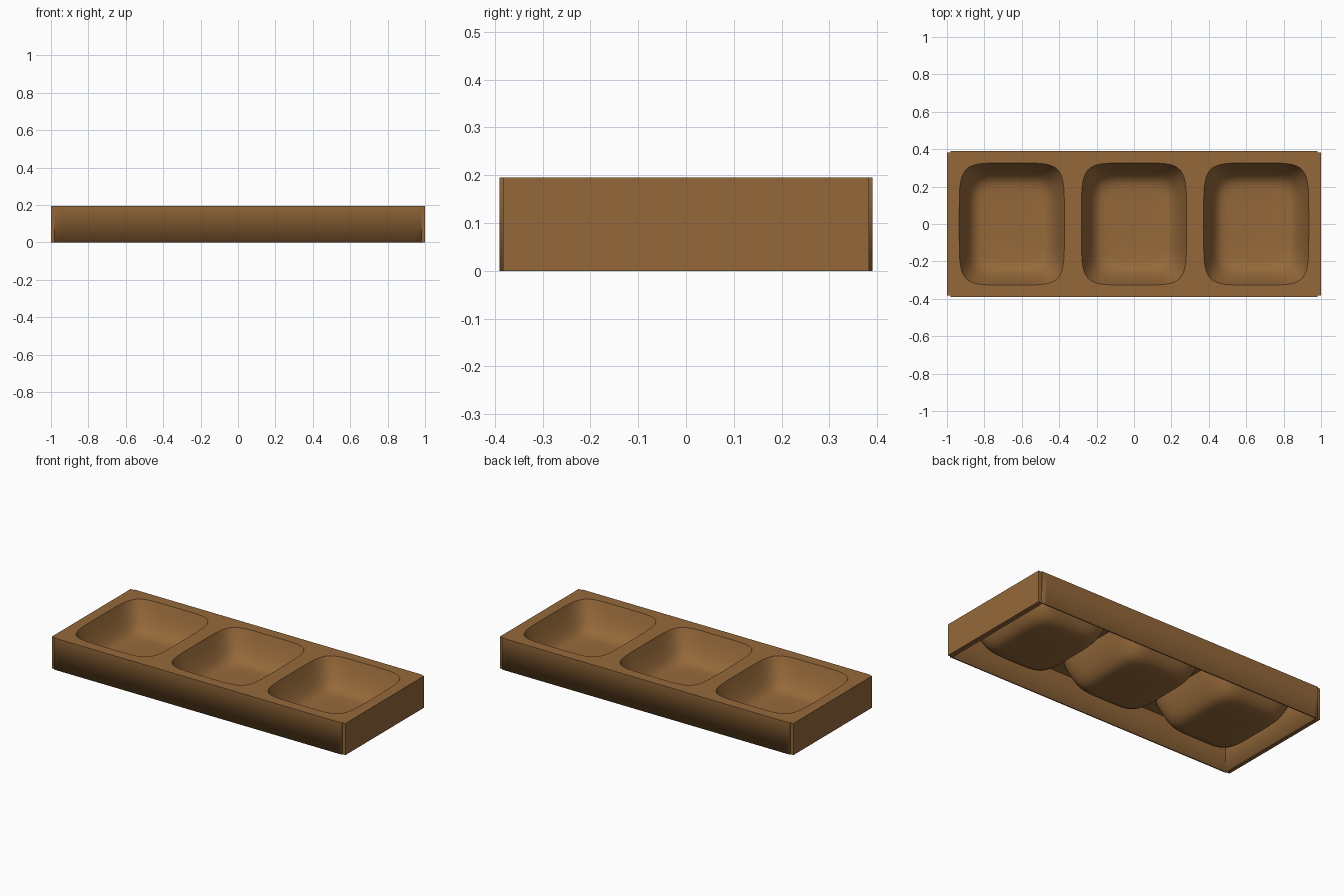
import bpy, bmesh
from mathutils import Vector

if "Cube" in bpy.data.objects:
    bpy.data.objects.remove(bpy.data.objects["Cube"])

HEIGHT, HALF_Y, CELL = 0.195, 0.39, 0.98 / 3
N = 20  # segments along each side of a compartment

wood = bpy.data.materials.new("warm brown")
wood.use_nodes = True
COLOUR = (0.30, 0.141, 0.042, 1)
wood.diffuse_color = COLOUR
wood.node_tree.nodes["Principled BSDF"].inputs["Base Color"].default_value = COLOUR


def add_object(name, bm):
    mesh = bpy.data.meshes.new(name)
    bm.to_mesh(mesh)
    bm.free()
    mesh.materials.append(wood)
    obj = bpy.data.objects.new(name, mesh)
    bpy.context.collection.objects.link(obj)
    return obj


def unit_square():
    """Points counter-clockwise round a square of half size one."""
    steps = [-1 + 2 * i / N for i in range(N)]
    return ([(t, -1) for t in steps] + [(1, t) for t in steps]
            + [(-t, 1) for t in steps] + [(-1, -t) for t in steps])


def rounded(u, v, power):
    """Pull a square point in to a rounded square."""
    r = (abs(u) ** power + abs(v) ** power) ** (-1 / power)
    return u * r, v * r


# Bowl profile: half width, half depth, height, corner power
PROFILE = [(0.281, 0.326, 0.195, 5.5), (0.268, 0.312, 0.155, 5.3),
           (0.252, 0.295, 0.115, 5), (0.235, 0.276, 0.08, 5),
           (0.220, 0.259, 0.055, 5), (0.203, 0.240, 0.037, 5),
           (0.183, 0.218, 0.026, 5), (0.155, 0.188, 0.021, 5),
           (0.08, 0.10, 0.020, 5)]

# Tray: three joined compartments, each lofted from its square edge to its floor
bm = bmesh.new()
for k in (-1, 0, 1):
    cx = 2 * CELL * k
    rings = [[bm.verts.new((cx + CELL * u, HALF_Y * v, HEIGHT)) for u, v in unit_square()]]
    for a, b, z, power in PROFILE:
        pts = [rounded(u, v, power) for u, v in unit_square()]
        rings.append([bm.verts.new((cx + a * u, b * v, z)) for u, v in pts])
    for outer, inner in zip(rings, rings[1:]):
        for i in range(4 * N):
            j = (i + 1) % (4 * N)
            bm.faces.new((outer[i], outer[j], inner[j], inner[i]))
    bm.faces.new(rings[-1])
bmesh.ops.remove_doubles(bm, verts=bm.verts[:], dist=1e-4)

# Skirt: side walls dropped from the tray's outer edge
edges = [e for e in bm.edges if e.is_boundary]
new = bmesh.ops.extrude_edge_only(bm, edges=edges)["geom"]
for v in new:
    if isinstance(v, bmesh.types.BMVert):
        v.co.z = 0
bmesh.ops.recalc_face_normals(bm, faces=bm.faces[:])
top = max(bm.faces, key=lambda f: f.calc_center_median().z)
if top.normal.z < 0:
    bmesh.ops.reverse_faces(bm, faces=bm.faces[:])
tray = add_object("tray", bm)
shell = tray.modifiers.new("thickness", "SOLIDIFY")
shell.thickness = 0.012
shell.offset = -1

bpy.ops.object.select_all(action="DESELECT")
tray.select_set(True)
bpy.context.view_layer.objects.active = tray
bpy.ops.object.shade_smooth_by_angle(angle=0.7)

# End walls: flat plates, slightly narrower than the tray
for side, name in ((1, "left_end_wall"), (-1, "right_end_wall")):
    bm = bmesh.new()
    bmesh.ops.create_cube(bm, size=1)
    bmesh.ops.scale(bm, verts=bm.verts[:], vec=Vector((0.02, 0.766, HEIGHT)))
    bmesh.ops.translate(bm, verts=bm.verts[:], vec=Vector((0.99 * side, 0, HEIGHT / 2)))
    add_object(name, bm)
